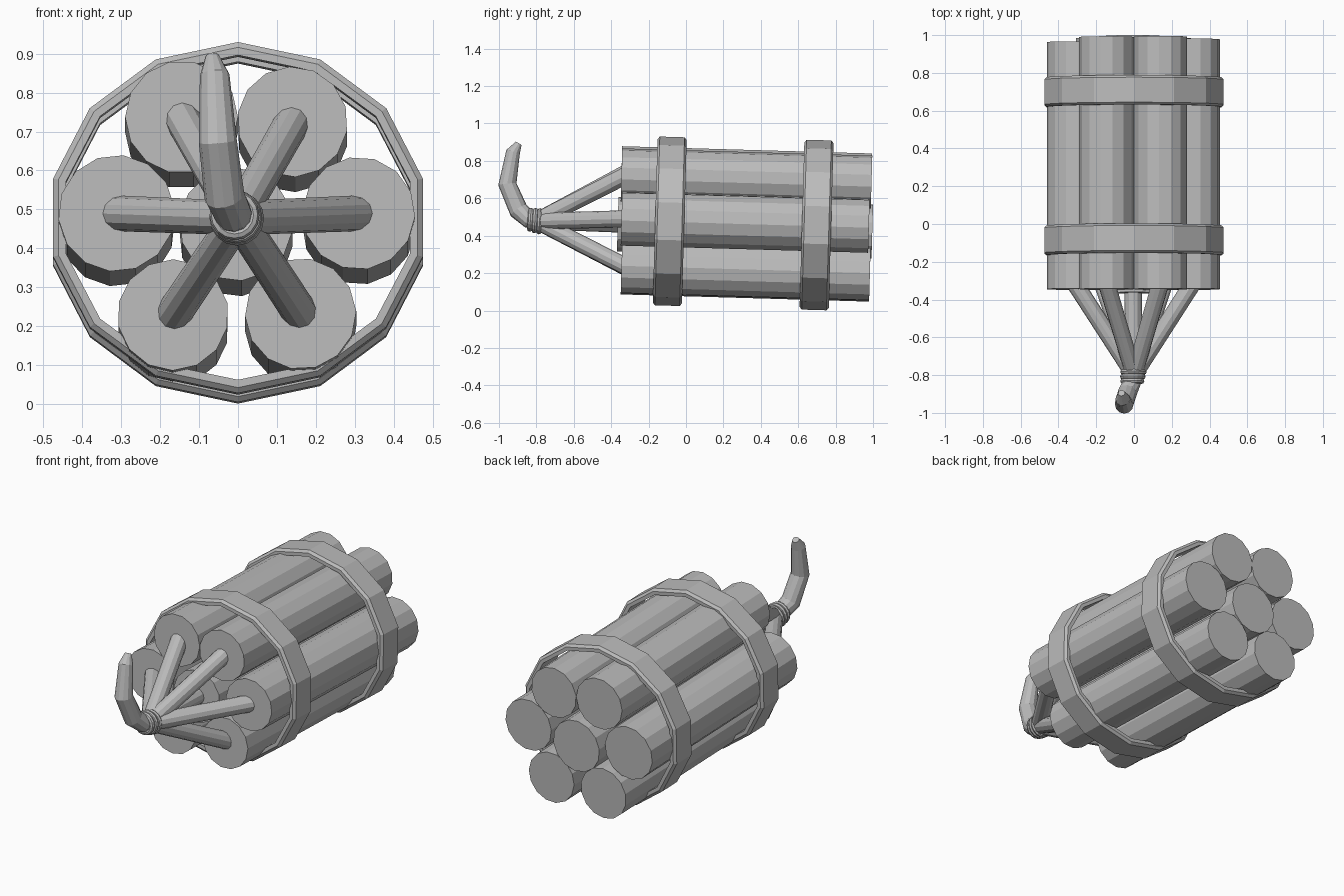
import bpy, bmesh, math
from mathutils import Vector

if "Cube" in bpy.data.objects:
    bpy.data.objects.remove(bpy.data.objects["Cube"])

grey = bpy.data.materials.new("plain grey")
grey.diffuse_color = (0.5, 0.5, 0.5, 1)
grey.use_nodes = True
grey.node_tree.nodes["Principled BSDF"].inputs["Base Color"].default_value = grey.diffuse_color
SLOPE = -0.029  # the bundle dips slightly toward the back


def finish(bm, name):
    bmesh.ops.recalc_face_normals(bm, faces=bm.faces)
    me = bpy.data.meshes.new(name)
    bm.to_mesh(me)
    bm.free()
    me.materials.append(grey)
    ob = bpy.data.objects.new(name, me)
    bpy.context.collection.objects.link(ob)
    return ob


def skin(bm, rings, closed):
    n = len(rings[0])
    pairs = list(zip(rings, rings[1:]))
    if closed:
        pairs.append((rings[-1], rings[0]))
    for a, b in pairs:
        for i in range(n):
            j = (i + 1) % n
            bm.faces.new((a[i], a[j], b[j], b[i]))


def tube(name, path, radii, sides, phase=0.0):
    """Capped tube along a path, one radius per point."""
    bm = bmesh.new()
    pts = [Vector(p) for p in path]
    rings = []
    for k, p in enumerate(pts):
        t = Vector()
        if k > 0:
            t += (p - pts[k - 1]).normalized()
        if k < len(pts) - 1:
            t += (pts[k + 1] - p).normalized()
        t.normalize()
        u = (Vector((1, 0, 0)) - t * t.x).normalized()
        v = t.cross(u)
        ring = []
        for i in range(sides):
            a = 2 * math.pi * i / sides + phase
            ring.append(bm.verts.new(p + (u * math.cos(a) + v * math.sin(a)) * radii[k]))
        rings.append(ring)
    skin(bm, rings, False)
    bm.faces.new(rings[0])
    bm.faces.new(rings[-1])
    return finish(bm, name)


def hoop(name, centre, rx, rz, profile, sides, slope):
    """Closed ring around y; profile is (y offset, radius offset)."""
    bm = bmesh.new()
    rings = []
    for i in range(sides):
        a = 2 * math.pi * i / sides
        ring = []
        for dy, dr in profile:
            x, z = (rx + dr) * math.sin(a), (rz + dr) * math.cos(a)
            ring.append(bm.verts.new((centre[0] + x, centre[1] + dy - slope * z,
                                      centre[2] + z + slope * dy)))
        rings.append(ring)
    skin(bm, rings, True)
    return finish(bm, name)


# sticks: front centre x, z, radius, front y, back y
sticks = [
    (-0.145, 0.737, 0.145, -0.345, 0.990),
    (0.140, 0.725, 0.142, -0.345, 0.992),
    (-0.312, 0.490, 0.150, -0.345, 0.963),
    (0.310, 0.490, 0.145, -0.345, 0.978),
    (-0.167, 0.229, 0.143, -0.345, 0.983),
    (0.161, 0.232, 0.143, -0.345, 0.983),
    (-0.005, 0.462, 0.146, -0.365, 0.996),
]
knot = Vector((0, -0.80, 0.478))
for n, (x, z, r, y0, y1) in enumerate(sticks):
    tube(f"stick_{n + 1}", [(x, y0, z), (x, y1, z + SLOPE * (y1 - y0))], [r, r], 14, n * 0.17)
    # fuse from the stick end to the knot
    tube(f"stick_fuse_{n + 1}", [(x, y0 + 0.03, z), knot], [0.046, 0.044], 12)

# two bands with bevelled outer edges
band = [(-0.066, 0), (0.066, 0), (0.078, -0.014), (0.078, -0.034), (-0.078, -0.034), (-0.078, -0.014)]
hoop("front_band", (0, -0.087, 0.477), 0.487, 0.451, band, 14, SLOPE)
hoop("rear_band", (0, 0.698, 0.457), 0.487, 0.454, band, 14, SLOPE)

# cord wraps around the knot
cord = [(0.015 * math.cos(i * math.pi / 4), 0.015 * math.sin(i * math.pi / 4)) for i in range(8)]
for n, (y, r) in enumerate([(-0.783, 0.055), (-0.808, 0.053), (-0.832, 0.049)]):
    hoop(f"knot_wrap_{n + 1}", (-0.003 - 0.003 * n, y, 0.477 + 0.004 * n), r, r, cord, 16, -0.06)

# bent main fuse
tube("main_fuse",
     [(0, -0.765, 0.476), (-0.012, -0.84, 0.488), (-0.035, -0.895, 0.535), (-0.052, -0.955, 0.675),
      (-0.060, -0.925, 0.845), (-0.066, -0.895, 0.893)],
     [0.046, 0.048, 0.052, 0.049, 0.038, 0.018], 12)
